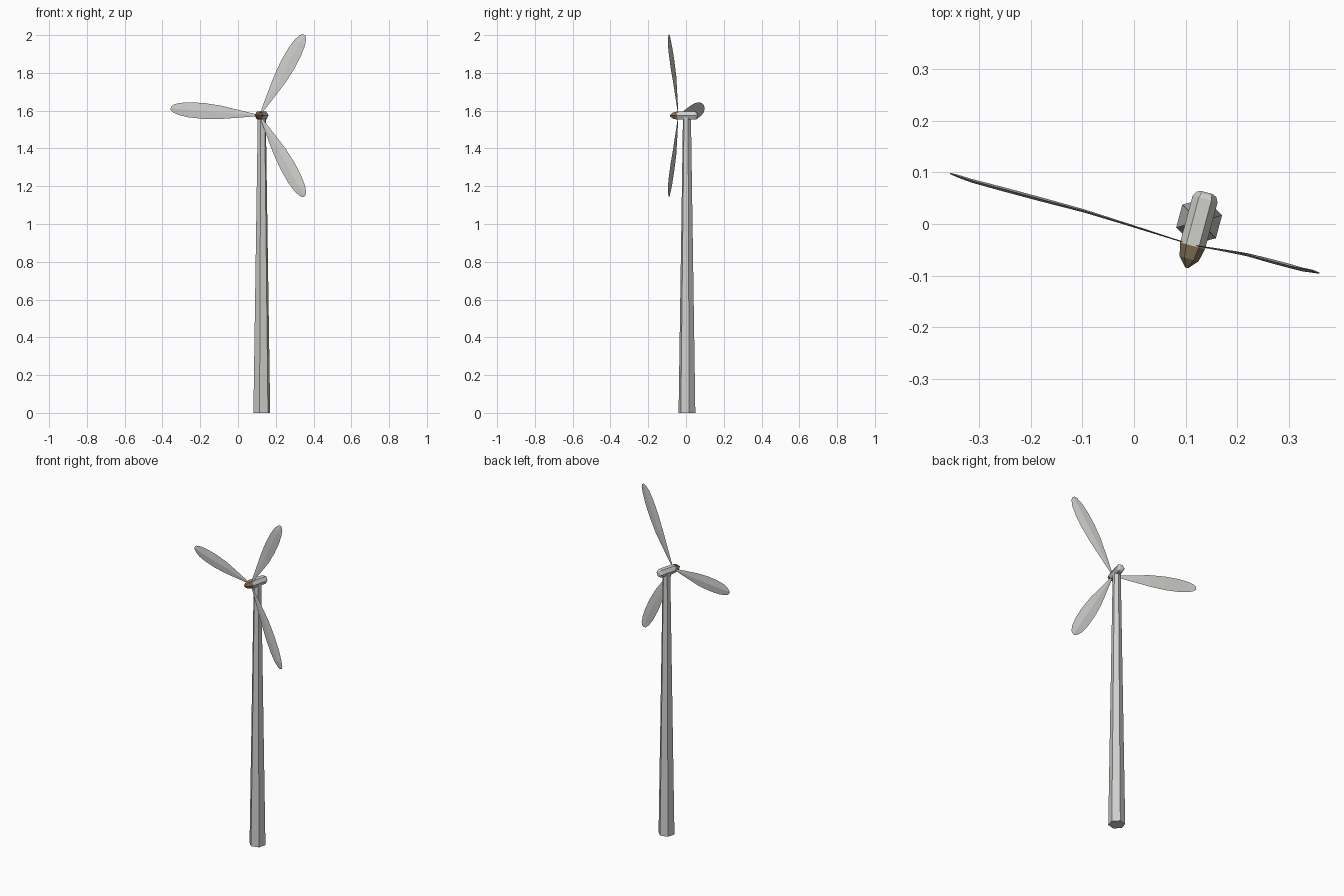
import bpy, bmesh, math
from mathutils import Matrix, Vector

if "Cube" in bpy.data.objects:
    bpy.data.objects.remove(bpy.data.objects["Cube"])

YAW = math.radians(-15)
# Local frame of the turbine: origin on the tower axis, nose pointing to -y
PLACE = Matrix.Translation((0.126, 0.005, 0)) @ Matrix.Rotation(YAW, 4, 'Z')
AXIS_Z = 1.574


def material(name, rgb):
    m = bpy.data.materials.new(name)
    m.diffuse_color = (*rgb, 1)
    m.use_nodes = True
    m.node_tree.nodes["Principled BSDF"].inputs["Base Color"].default_value = m.diffuse_color
    return m


grey = material("light grey", (0.62, 0.62, 0.60))
brown = material("hub brown", (0.22, 0.165, 0.09))


def loft(name, rings, mat):
    """Skin closed rings of equal size and cap both ends."""
    bm = bmesh.new()
    loops = [[bm.verts.new(PLACE @ Vector(p)) for p in ring] for ring in rings]
    n = len(loops[0])
    for a, b in zip(loops, loops[1:]):
        for i in range(n):
            j = (i + 1) % n
            bm.faces.new((a[i], a[j], b[j], b[i]))
    bm.faces.new(loops[0])
    bm.faces.new(loops[-1])
    bmesh.ops.recalc_face_normals(bm, faces=bm.faces)
    me = bpy.data.meshes.new(name)
    bm.to_mesh(me)
    bm.free()
    me.materials.append(mat)
    ob = bpy.data.objects.new(name, me)
    bpy.context.collection.objects.link(ob)
    return ob


def hexagon(r, start=0):
    return [(r * math.cos(start + i * math.pi / 3),
             r * math.sin(start + i * math.pi / 3)) for i in range(6)]


# Tapered six-sided tower
loft("tower", [[(x, y, z) for x, y in hexagon(r, math.pi / 6)]
               for z, r in ((0, 0.046), (1.565, 0.022))], grey)


def axial(name, profile, mat):
    """Six-sided body along the local y axis, flat side up."""
    loft(name, [[(x, y, AXIS_Z + z) for x, z in hexagon(r)]
                for y, r in profile], mat)


# Nacelle with rounded rear, and brown nose hub
axial("nacelle", [(-0.049, 0.025), (0.045, 0.025), (0.054, 0.020), (0.058, 0.012)], grey)
axial("hub", [(-0.049, 0.025), (-0.075, 0.019), (-0.093, 0.003)], brown)

# Blade sections: radius, half width, half thickness, local y
SECTIONS = [
    (0.012, 0.004, 0.001, -0.047),
    (0.12, 0.021, 0.002, -0.042),
    (0.22, 0.036, 0.003, -0.038),
    (0.31, 0.042, 0.004, -0.038),
    (0.39, 0.040, 0.004, -0.038),
    (0.445, 0.032, 0.0035, -0.038),
    (0.478, 0.020, 0.0025, -0.036),
    (0.491, 0.008, 0.001, -0.035),
]

# Three thin leaf-shaped blades
for k, deg in enumerate((60.5, 175.5, -60.5)):
    a = math.radians(deg)
    out = Vector((math.cos(a), 0, math.sin(a)))
    side = Vector((-math.sin(a), 0, math.cos(a)))
    rings = []
    for r, w, t, y in SECTIONS:
        c = out * r + Vector((0, y, AXIS_Z))
        d = Vector((0, t, 0))
        rings.append([c + side * w, c + d, c - side * w, c - d])
    loft(f"blade_{k + 1}", rings, grey)
